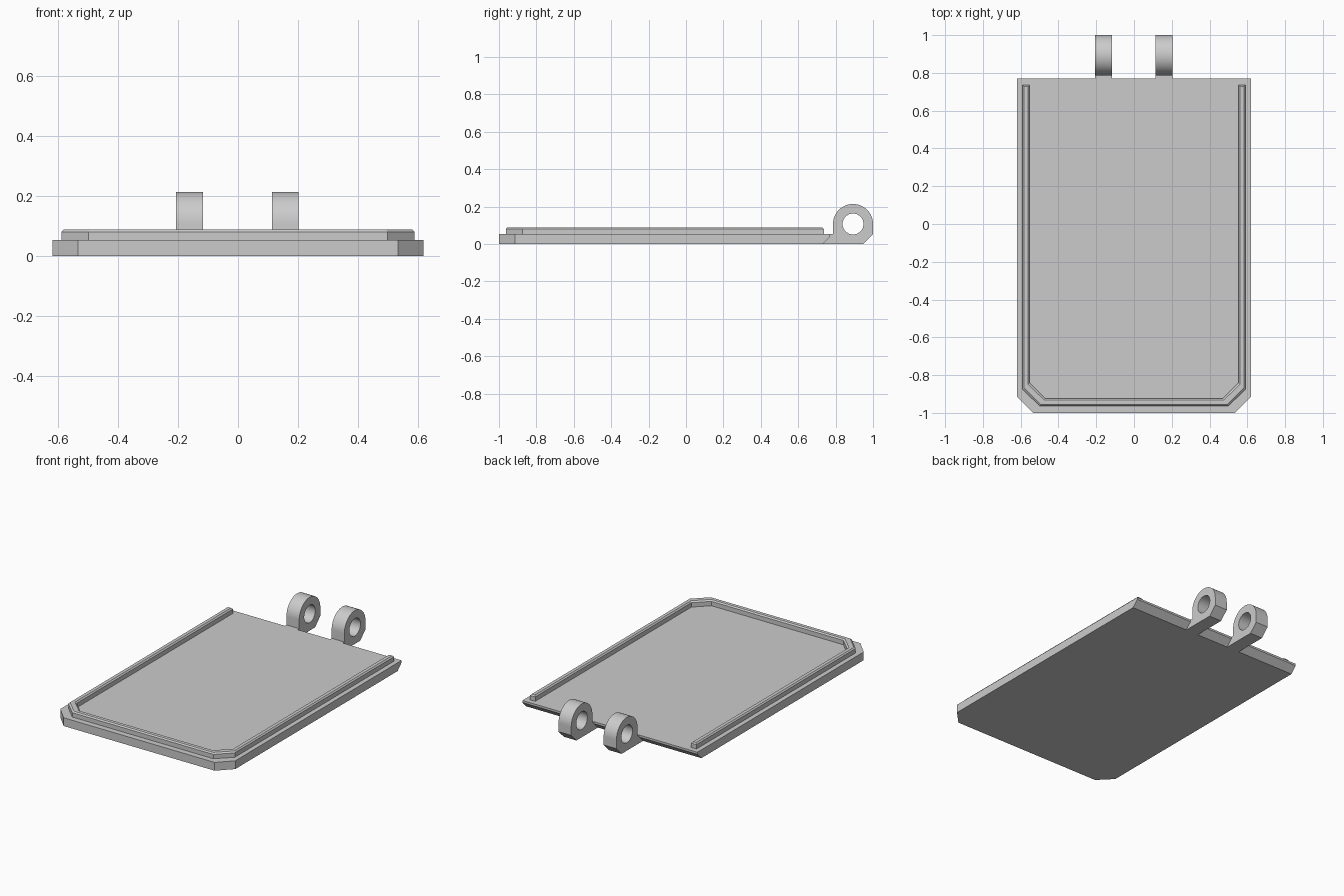
import bpy, bmesh, math

if "Cube" in bpy.data.objects:
    bpy.data.objects.remove(bpy.data.objects["Cube"])

grey = bpy.data.materials.new("grey plastic")
grey.diffuse_color = (0.6, 0.6, 0.6, 1)
grey.use_nodes = True
grey.node_tree.nodes["Principled BSDF"].inputs["Base Color"].default_value = grey.diffuse_color


def finish(bm, name):
    bmesh.ops.recalc_face_normals(bm, faces=bm.faces[:])
    mesh = bpy.data.meshes.new(name)
    bm.to_mesh(mesh)
    bm.free()
    mesh.materials.append(grey)
    ob = bpy.data.objects.new(name, mesh)
    bpy.context.collection.objects.link(ob)
    return ob


T = 0.053  # plate thickness

# Plate: clipped front corners, underside of the back edge bevelled
bm = bmesh.new()
rings = []
for z, back in ((0, 0.73), (0.04, 0.77), (T, 0.77)):
    pts = [(-0.62, back), (-0.62, -0.913), (-0.535, -1),
           (0.535, -1), (0.62, -0.913), (0.62, back)]
    rings.append([bm.verts.new((x, y, z)) for x, y in pts])
bm.faces.new(rings[0])
bm.faces.new(rings[-1])
for a, b in zip(rings, rings[1:]):
    for i in range(6):
        j = (i + 1) % 6
        bm.faces.new((a[i], a[j], b[j], b[i]))
finish(bm, "cover_plate")

# Raised rim: bevelled section swept round three sides
W, C, TOP = 0.038, 0.008, 0.089
section = [(0, T), (0, TOP - C), (C, TOP), (W - C, TOP), (W, TOP - C), (W, T)]
bm = bmesh.new()
strips = []
for inset, z in section:
    k = inset * 0.85
    end = 0.729 if z == TOP else 0.737
    half = [(0.59 - inset, end), (0.59 - inset, -0.875 + k), (0.5 - k, -0.963 + inset)]
    path = half + [(-x, y) for x, y in reversed(half)]
    strips.append([bm.verts.new((x, y, z)) for x, y in path])
for i in range(6):
    a, b = strips[i], strips[(i + 1) % 6]
    for j in range(5):
        bm.faces.new((a[j], a[j + 1], b[j + 1], b[j]))
for e in (0, -1):
    for quad in ((0, 1, 4, 5), (1, 2, 3, 4)):
        bm.faces.new([strips[q][e] for q in quad])
finish(bm, "raised_rim")


# Hinge lugs: side profile with a round hole, extruded along x
def hinge_lug(name, x0, x1):
    cy, cz, r, hole, n = 0.893, 0.107, 0.107, 0.056, 32
    outer = [(cy + r * math.cos(math.pi * i / n), cz + r * math.sin(math.pi * i / n))
             for i in range(n + 1)]
    outer += [(cy - r, T), (0.77, T), (0.77, 0.04), (0.73, 0), (0.947, 0), (1.0, T)]
    inner = [(cy + hole * math.cos(math.tau * i / 48), cz + hole * math.sin(math.tau * i / 48))
             for i in range(48)]
    bm = bmesh.new()
    edges = []
    for loop in (outer, inner):
        vs = [bm.verts.new((x0, y, z)) for y, z in loop]
        edges += [bm.edges.new((vs[i - 1], vs[i])) for i in range(len(vs))]
    bmesh.ops.triangle_fill(bm, edges=edges, use_beauty=True)
    geo = bmesh.ops.extrude_face_region(bm, geom=bm.faces[:], use_keep_orig=True)["geom"]
    bmesh.ops.translate(bm, vec=(x1 - x0, 0, 0),
                        verts=[g for g in geo if isinstance(g, bmesh.types.BMVert)])
    ob = finish(bm, name)
    bpy.ops.object.select_all(action='DESELECT')
    ob.select_set(True)
    bpy.context.view_layer.objects.active = ob
    bpy.ops.object.shade_smooth_by_angle(angle=math.radians(30))


hinge_lug("hinge_lug_left", -0.207, -0.117)
hinge_lug("hinge_lug_right", 0.113, 0.203)
